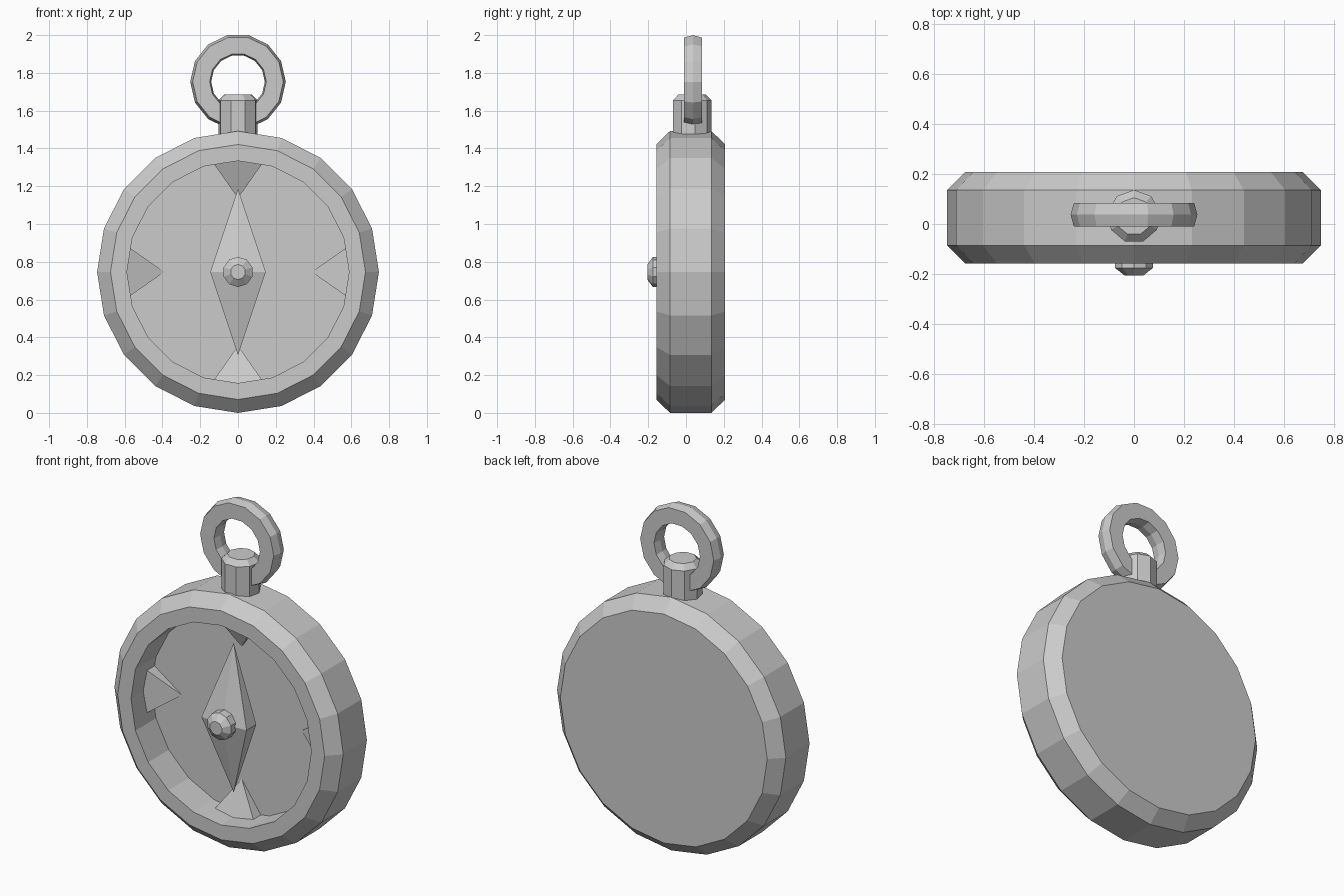
import bpy, bmesh, math
from mathutils import Vector

if "Cube" in bpy.data.objects:
    bpy.data.objects.remove(bpy.data.objects["Cube"])

GREY = (0.6, 0.6, 0.6, 1.0)
metal = bpy.data.materials.new("plain grey")
metal.use_nodes = True
metal.diffuse_color = GREY
metal.node_tree.nodes["Principled BSDF"].inputs["Base Color"].default_value = GREY

CZ = 0.746      # height of the case centre
FLOOR = 0.035   # depth of the dial face


def finish(name, bm):
    bmesh.ops.recalc_face_normals(bm, faces=bm.faces)
    mesh = bpy.data.meshes.new(name)
    bm.to_mesh(mesh)
    bm.free()
    mesh.materials.append(metal)
    obj = bpy.data.objects.new(name, mesh)
    bpy.context.collection.objects.link(obj)
    return obj


def lathe(name, profile, sides, place, phase=0.0, loop=False):
    """Revolve (radius, offset) points; place maps (u, v, offset) to space."""
    bm = bmesh.new()
    rings = []
    for r, h in profile:
        ring = []
        for i in range(sides):
            a = math.tau * (i + phase) / sides
            ring.append(bm.verts.new(place(r * math.sin(a), r * math.cos(a), h)))
        rings.append(ring)
    pairs = list(zip(rings, rings[1:]))
    if loop:
        pairs.append((rings[-1], rings[0]))
    else:
        bm.faces.new(rings[0])
        bm.faces.new(rings[-1])
    for low, high in pairs:
        for i in range(sides):
            j = (i + 1) % sides
            bm.faces.new((low[i], low[j], high[j], high[i]))
    return finish(name, bm)


def facing(cz):
    return lambda u, v, h: (u, h, cz + v)


def hull(name, points):
    bm = bmesh.new()
    for p in points:
        bm.verts.new(p)
    bmesh.ops.convex_hull(bm, input=bm.verts)
    bmesh.ops.dissolve_limit(bm, angle_limit=0.01, verts=bm.verts, edges=bm.edges)
    return finish(name, bm)


# Case with chamfered edges and a sunken dial
lathe("case", [(0.675, 0.207), (0.746, 0.135), (0.746, -0.085), (0.675, -0.157),
               (0.588, -0.157), (0.588, FLOOR)], 20, facing(CZ))

# Four wedge markers sloping from the wall down to the dial
for k, side in enumerate(("top", "left", "bottom", "right")):
    a = k * math.pi / 2
    out = Vector((math.sin(a), 0, math.cos(a)))
    across = Vector((math.cos(a), 0, -math.sin(a)))
    base = Vector((0, FLOOR, CZ))
    pts = [base + out * 0.39]
    for s in (-1, 1):
        corner = base + out * 0.6 + across * 0.147 * s
        pts += [corner, corner + Vector((0, -0.083, 0))]
    hull(side + "_marker", pts)

# Diamond needle, raised in the middle
hull("needle", [(0, -0.04, CZ + 0.44), (0, -0.04, CZ - 0.44),
                (0.147, -0.04, CZ), (-0.147, -0.04, CZ),
                (0.147, -0.13, CZ), (-0.147, -0.13, CZ), (0, -0.145, CZ)])

# Pivot cap
lathe("pivot", [(0.08, -0.04), (0.08, -0.175), (0.04, -0.205)], 10, facing(CZ))

# Stem on top of the case
lathe("stem", [(0.106, 1.45), (0.106, 1.655), (0.075, 1.685)], 9,
      lambda u, v, h: (u, 0.03 + v, h))

# Hanging ring
lathe("ring", [(0.253, 0.037), (0.24, -0.01), (0.15, -0.01),
               (0.142, 0.037), (0.15, 0.084), (0.24, 0.084)],
      14, facing(1.753), phase=0.5, loop=True)
